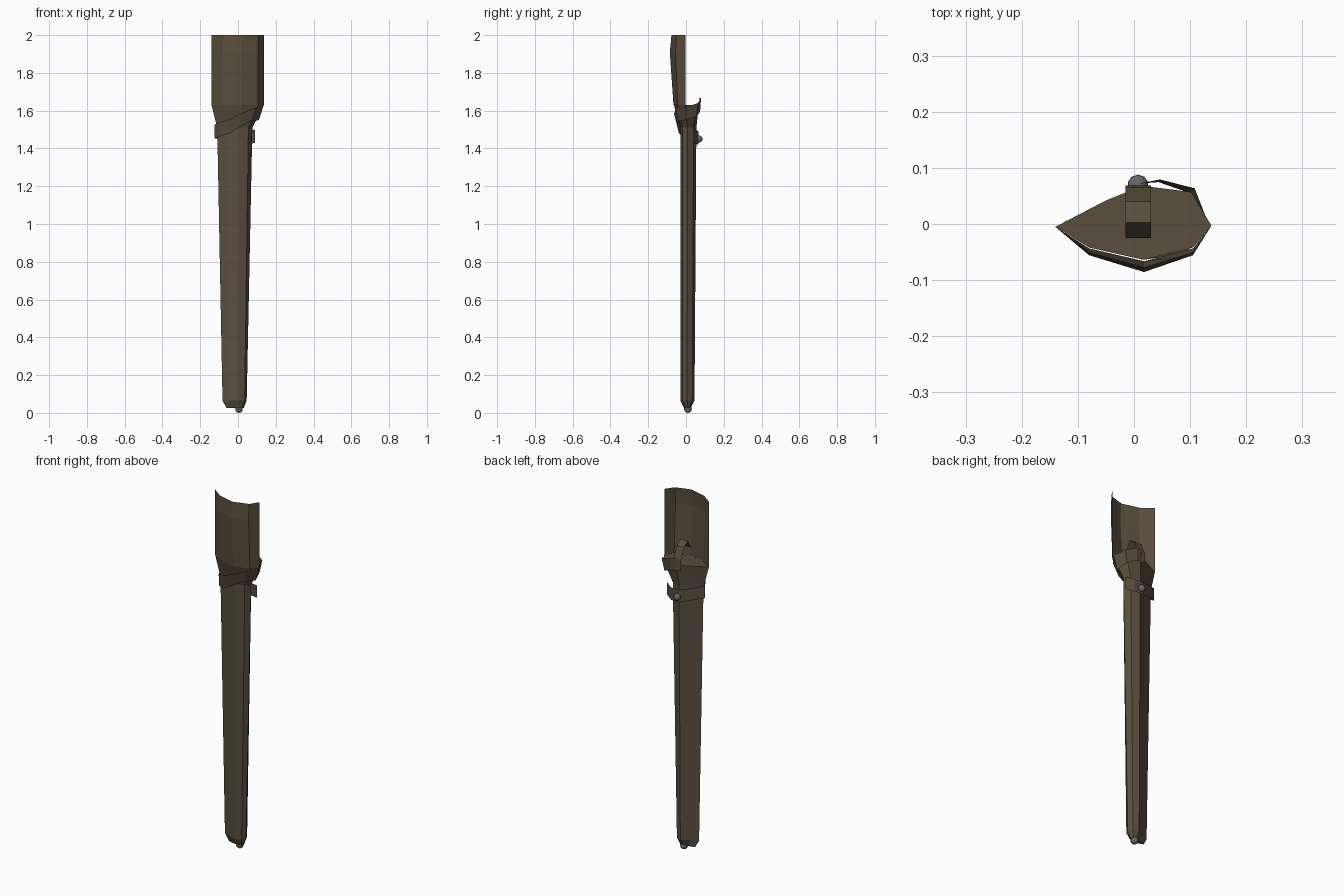
import bpy, bmesh, math
from mathutils import Vector

if "Cube" in bpy.data.objects:
    bpy.data.objects.remove(bpy.data.objects["Cube"])


def material(name, rgb):
    m = bpy.data.materials.new(name)
    m.diffuse_color = (*rgb, 1)
    m.use_nodes = True
    m.node_tree.nodes["Principled BSDF"].inputs["Base Color"].default_value = m.diffuse_color
    return m


leather = material("leather", (0.10, 0.075, 0.047))
metal = material("metal", (0.14, 0.14, 0.14))


def loft(name, rings, closed=True, cap=True, mat=leather):
    """Skin a list of equal-length point rings."""
    bm = bmesh.new()
    rows = [[bm.verts.new(p) for p in r] for r in rings]
    n = len(rows[0])
    for a, b in zip(rows, rows[1:]):
        for i in range(n if closed else n - 1):
            j = (i + 1) % n
            bm.faces.new((a[i], a[j], b[j], b[i]))
    if cap:
        bm.faces.new(rows[0])
        bm.faces.new(rows[-1])
    bmesh.ops.recalc_face_normals(bm, faces=bm.faces)
    me = bpy.data.meshes.new(name)
    bm.to_mesh(me)
    bm.free()
    ob = bpy.data.objects.new(name, me)
    bpy.context.collection.objects.link(ob)
    me.materials.append(mat)
    return ob


def at_z(section, z):
    return [(x, y, z) for x, y in section]


# Sheath sections: thin fin on the left, round ridge on the right
tip = [(-.06, .005), (-.03, -.005), (.005, -.01), (.025, -.002),
       (.03, .01), (.02, .02), (.005, .025), (-.025, .013)]
low = [(-.082, .0), (-.045, -.018), (.003, -.03), (.035, -.018),
       (.046, .006), (.034, .033), (.004, .045), (-.035, .018)]
neck = [(-.11, .0), (-.06, -.018), (.005, -.028), (.055, -.018),
        (.076, .008), (.055, .04), (.005, .055), (-.055, .024)]
mouth = [(-.14, -.005), (-.08, -.042), (.018, -.064), (.105, -.042),
         (.138, -.003), (.102, .057), (.015, .068), (-.05, .042)]
loft("sheath_body", [at_z(tip, .025), at_z(low, .065),
                     at_z(neck, 1.51), at_z(mouth, 1.63)])

# Open front shell rising from the mouth
front = mouth[:5]
shell = []
for z, k in ((1.63, 1.04), (1.91, 1.36), (2.0, 1.22)):
    shell.append([(x, -.004 + (y + .004) * k, z) for x, y in front])
loft("front_shell", shell, closed=False, cap=False)

# Strap spiralling once round the neck: x, y, z, outward flare of its top edge
path = [(.09, .04, 1.465, 0), (.05, .062, 1.455, 0), (.0, .066, 1.455, 0),
        (-.055, .044, 1.47, 0), (-.124, .008, 1.49, 0), (-.10, -.022, 1.50, .05),
        (-.05, -.042, 1.515, .12), (.015, -.053, 1.55, .2), (.08, -.046, 1.58, .15),
        (.122, .0, 1.585, .09), (.102, .060, 1.605, .06), (.045, .077, 1.63, .03),
        (.008, .072, 1.635, .0)]
h = .035
loft("wrapped_strap", [[(x * (1 + s * f), y * (1 + s * f), z + s * h) for s in (-1, 1)]
                       for x, y, z, f in path], closed=False, cap=False)

# Hooked tongue at the back
hook = [(.069, 1.60), (.066, 1.66), (.04, 1.725), (.003, 1.748), (-.025, 1.70)]
loft("hook_tongue", [[(-.015, y, z), (.03, y, z)] for y, z in hook],
     closed=False, cap=False)


# Metal stud on the strap and ball at the tip
def ball(name, loc, r):
    bpy.ops.mesh.primitive_uv_sphere_add(segments=10, ring_count=6, radius=r, location=loc)
    ob = bpy.context.object
    ob.name = name
    ob.data.materials.append(metal)


ball("strap_stud", (.007, .069, 1.45), .019)
ball("tip_ball", (.005, .01, .021), .021)
